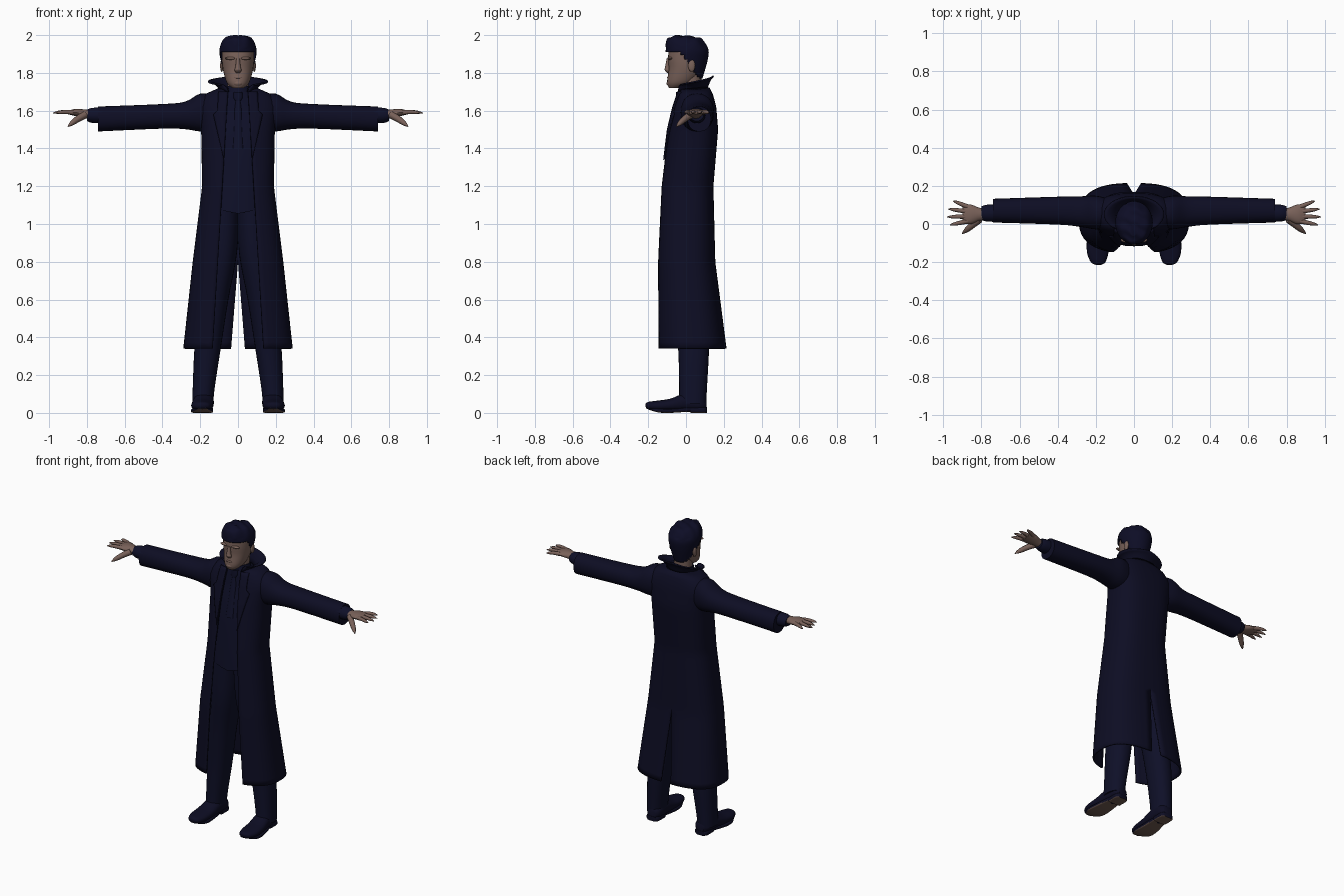
import bpy, bmesh
from math import sin, cos, pi, asin, radians
from mathutils import Vector

cube = bpy.data.objects.get("Cube")
if cube:
    bpy.data.objects.remove(cube, do_unlink=True)


def material(name, *rgb):
    mat = bpy.data.materials.new(name)
    mat.use_nodes = True
    mat.diffuse_color = (*rgb, 1)
    shader = mat.node_tree.nodes["Principled BSDF"]
    shader.inputs["Base Color"].default_value = (*rgb, 1)
    shader.inputs["Roughness"].default_value = .8
    return mat


COAT = material("midnight coat", .004, .004, .017)
SUIT = material("navy suit", .0045, .005, .021)
HAIR = material("dark hair", .004, .004, .019)
SKIN = material("skin", .19, .12, .1)
SOLE = material("brown sole", .15, .095, .075)


def finish(name, bm, *materials, mirror=False, thickness=0):
    mesh = bpy.data.meshes.new(name)
    bm.to_mesh(mesh)
    bm.free()
    for mat in materials:
        mesh.materials.append(mat)
    mesh.shade_smooth()
    mesh.set_sharp_from_angle(angle=radians(45))
    part = bpy.data.objects.new(name, mesh)
    bpy.context.collection.objects.link(part)
    if mirror:
        part.modifiers.new("mirror", 'MIRROR').merge_threshold = .0005
    if thickness:
        solid = part.modifiers.new("thickness", 'SOLIDIFY')
        solid.thickness, solid.offset = thickness, 0


def loft(rings, closed=True):
    bm = bmesh.new()
    loops = [[bm.verts.new(point) for point in ring] for ring in rings]
    count = len(loops[0])
    for low, high in zip(loops, loops[1:]):
        for i in range(count if closed else count - 1):
            j = (i + 1) % count
            bm.faces.new((low[i], low[j], high[j], high[i]))
    if closed:
        bm.faces.new(loops[0])
        bm.faces.new(loops[-1])
    bm.normal_update()
    bmesh.ops.recalc_face_normals(bm, faces=bm.faces)
    bm.normal_update()
    return bm


def power(value, exponent):
    return abs(value) ** exponent * (1 if value >= 0 else -1)


def curve(values, steps):
    """Smooth curve through a few values."""
    padded = [values[0], *values, values[-1]]
    out = []
    for a, b, c, d in zip(padded, padded[1:], padded[2:], padded[3:]):
        for i in range(steps):
            t = i / steps
            out.append(b + t / 2 * (c - a + t * (2 * a - 5 * b + 4 * c - d + t * (3 * (b - c) + d - a))))
    return out + [values[-1]]


def tube(axis, along, *shape, square=1, sides=28, steps=4):
    """Rounded body along an axis; shape is centre and radius for each of the other two axes."""
    k = "xyz".index(axis)
    a, b = [i for i in range(3) if i != k]
    columns = [c if isinstance(c, list) else [c] * len(along) for c in (along, *shape)]
    rings = []
    for place, ca, ra, cb, rb in zip(*[curve(c, steps) for c in columns]):
        ring = []
        for i in range(sides):
            turn = 2 * pi * i / sides
            point = Vector()
            point[k] = place
            point[a] = ca + ra * power(cos(turn), square)
            point[b] = cb + rb * power(sin(turn), square)
            ring.append(point)
        rings.append(ring)
    return loft(rings)


def finger(name, start, end, radius, bend):
    start, end = Vector(start), Vector(end)
    turn = (end - start).to_track_quat('Z', 'Y')
    rings = []
    for i in range(9):
        t = i / 8
        centre = start.lerp(end, t) + Vector((0, 0, bend * sin(pi * t)))
        size = radius * (1 - t / 3) * max(1 - t ** 8, .2)
        rings.append([centre + turn @ Vector((size * cos(pi * s / 5), size * sin(pi * s / 5), 0))
                      for s in range(10)])
    finish(name, loft(rings), SKIN, mirror=True)


def blob(name, centre, size, mirror=False):
    bm = bmesh.new()
    bmesh.ops.create_uvsphere(bm, u_segments=14, v_segments=10, radius=1)
    bmesh.ops.scale(bm, vec=size, verts=bm.verts)
    bmesh.ops.translate(bm, vec=centre, verts=bm.verts)
    finish(name, bm, SKIN, mirror=mirror)


# Coat outline: height, half width, front, back
outline = [(.34, .285, -.15, .21), (.8, .235, -.15, .15), (1.2, .185, -.13, .14), (1.5, .19, -.09, .165),
           (1.62, .21, -.06, .155), (1.68, .18, -.04, .14), (1.72, .09, -.03, .12)]
HEM, TOP = outline[0][0], outline[-1][0]
ROUND = .75


def coat_at(z):
    for low, high in zip(outline, outline[1:]):
        if z <= high[0]:
            break
    t = (z - low[0]) / (high[0] - low[0])
    width, front, back = [p + (q - p) * t for p, q in zip(low[1:], high[1:])]
    return width, (front + back) / 2, (back - front) / 2


def front_edge(z):
    return .155 - .06 * z


# Long coat, open in front, with a vent behind
rings = []
for level in range(41):
    z = HEM + (TOP - HEM) * level / 40
    width, middle, depth = coat_at(z)
    vent = max(0, .08 * (.8 - z))
    first = asin((front_edge(z) / width) ** (1 / ROUND))
    last = pi - asin((vent / width) ** (1 / ROUND))
    ring = []
    for i in range(25):
        turn = first + (last - first) * i / 24
        x = vent if i == 24 else width * power(sin(turn), ROUND)
        ring.append((x, middle - depth * power(cos(turn), ROUND), z))
    rings.append(ring)
finish("long_coat", loft(rings, closed=False), COAT, mirror=True, thickness=.01)

# Lapels, widening up to a notch
rings = []
for level in range(19):
    z = 1.34 + .02 * level
    width, middle, depth = coat_at(z)
    spread = .07 * level / 12 if level <= 12 else .05
    ring = []
    for i in range(5):
        x = front_edge(z) + spread * i / 4
        ring.append((x, middle - depth * (1 - (x / width) ** (2 / ROUND)) ** (ROUND / 2) - .01, z))
    rings.append(ring)
finish("lapel", loft(rings, closed=False), COAT, mirror=True, thickness=.008)

# Raised flaring collar
rings = []
for level in range(5):
    t = level / 4
    ring = []
    for i in range(17):
        u = i / 16
        turn = radians(35 + 145 * u)
        base = Vector((.085 * sin(turn), .025 - .08 * cos(turn), 1.7))
        tip = Vector((.158 * sin(turn), .05 - .095 * cos(turn), 1.735 + .05 * u))
        point = base.lerp(tip, t)
        point.z += .015 * sin(pi * t)
        ring.append(point)
    ring[-1].x = 0
    rings.append(ring)
finish("coat_collar", loft(rings, closed=False), COAT, mirror=True, thickness=.008)

# Sleeves and shirt cuffs
sleeve = tube('x', [.12, .2, .28, .4, .74], [.055, .06, .065, .07, .07], [.075, .088, .08, .073, .062],
              [1.59, 1.59, 1.575, 1.57, 1.556], [.095, .1, .073, .065, .066], square=.9)
finish("sleeve", sleeve, COAT, mirror=True)
finish("shirt_cuff", tube('x', [.7, .77, .8], .057, [.046, .044, .036], 1.575, [.042, .04, .03]),
       SUIT, mirror=True)

# Hands
palm = tube('x', [.77, .81, .86, .9], .051, [.028, .034, .052, .042], [1.578, 1.583, 1.59, 1.59],
            [.022, .023, .019, .009], sides=16)
finish("palm", palm, SKIN, mirror=True)
for i, name in enumerate(["index_finger", "middle_finger", "ring_finger", "little_finger"]):
    reach = .98 - .01 * (i - 1.2) ** 2
    finger(name, (.87, .015 + .025 * i, 1.59), (reach, .042 * i - .005, 1.588), .013, .004)
finger("thumb", (.81, .025, 1.578), (.9, -.05, 1.517), .02, .004)

# Waistcoat with a pointed hem, shirt collar and tie
vest = tube('z', [1.09, 1.35, 1.5, 1.6, 1.7], 0, [.16, .155, .165, .16, .07],
            [.005, .02, .03, .04, .03], [.122, .117, .103, .09, .07], square=.85)
for v in vest.verts:
    if v.co.z < 1.1:
        v.co.z -= .035 - .2 * abs(v.co.x)
finish("waistcoat", vest, SUIT)
finish("shirt_collar", tube('z', [1.66, 1.73], 0, [.078, .061], .024, [.07, .056]), SUIT)
finish("tie", tube('z', [1.4, 1.6, 1.65], 0, [.028, .02, .015], [-.085, -.044, -.034], .014), SUIT)
finish("tie_knot", tube('z', [1.65, 1.67, 1.7], 0, [.015, .026, .022], -.036, .016), SUIT)

# Trousers
leg = tube('z', [.05, .15, .35, .6, .85, 1.13], [.187, .18, .16, .128, .088, .07],
           [.055, .059, .07, .077, .083, .08], [.035, .038, .04, .028, .015, .01],
           [.072, .074, .082, .092, .108, .11], square=.9)
finish("trouser_leg", leg, SUIT, mirror=True)

# Shoes, soles and heels
shoe = tube('y', [.108, .08, 0, -.08, -.15, -.2, -.214], [.178, .178, .182, .188, .19, .188, .187],
            [.028, .048, .054, .058, .056, .038, .015], [.045, .052, .056, .042, .037, .038, .04],
            [.03, .046, .05, .034, .028, .02, .008], square=.9)
finish("shoe", shoe, COAT, mirror=True)
sole = tube('y', [.03, -.08, -.15, -.21], [.182, .189, .19, .186], [.042, .057, .054, .02],
            [.02, .011, .014, .029], [.012, .011, .011, .007], square=.4)
heel = tube('y', [.11, .09, .025], .179, [.03, .046, .046], .015, .015, square=.4)
for name, bm in [("sole", sole), ("heel", heel)]:
    for face in bm.faces:
        face.material_index = int(face.normal.z < -.6)
    finish(name, bm, COAT, SOLE, mirror=True)

# Neck, head and face
finish("neck", tube('z', [1.66, 1.82], 0, .056, .028, .054), SKIN)
head = tube('z', [1.72, 1.75, 1.82, 1.88, 1.94, 1.98], 0, [.03, .06, .08, .085, .08, .04],
            [-.06, -.03, 0, .005, .005, 0], [.03, .07, .092, .1, .09, .05], square=.92)
finish("head", head, SKIN)
nose = tube('z', [1.8, 1.815, 1.83, 1.875], 0, [.012, .019, .014, .009],
            [-.09, -.098, -.098, -.093], [.009, .015, .013, .009], sides=12)
finish("nose", nose, SKIN)
blob("lips", (0, -.09, 1.776), (.026, .01, .008))
blob("chin", (0, -.083, 1.745), (.028, .02, .017))
blob("brow", (.038, -.084, 1.877), (.032, .014, .008), mirror=True)
blob("ear", (.086, .03, 1.838), (.009, .019, .032), mirror=True)

# Short wavy hair, open over the face
hair = tube('z', [1.77, 1.87, 1.93, 1.98, 1.995], 0, [.06, .09, .095, .07, .02],
            [.02, .008, .005, -.01, -.03], [.065, .105, .11, .085, .03], sides=40, steps=8)
bare = []
for face in hair.faces:
    spot = face.calc_center_median()
    if spot.z < 1.908 and spot.y < .75 * (1.868 - spot.z):
        bare.append(face)
bmesh.ops.delete(hair, geom=bare, context='FACES')
for v in hair.verts:
    if v.co.z > 1.93:
        v.co.z += .004 * sin(100 * v.co.y + 40 * v.co.x)
        v.co.y += .003 * sin(110 * v.co.x)
finish("hair", hair, HAIR, thickness=.004)
